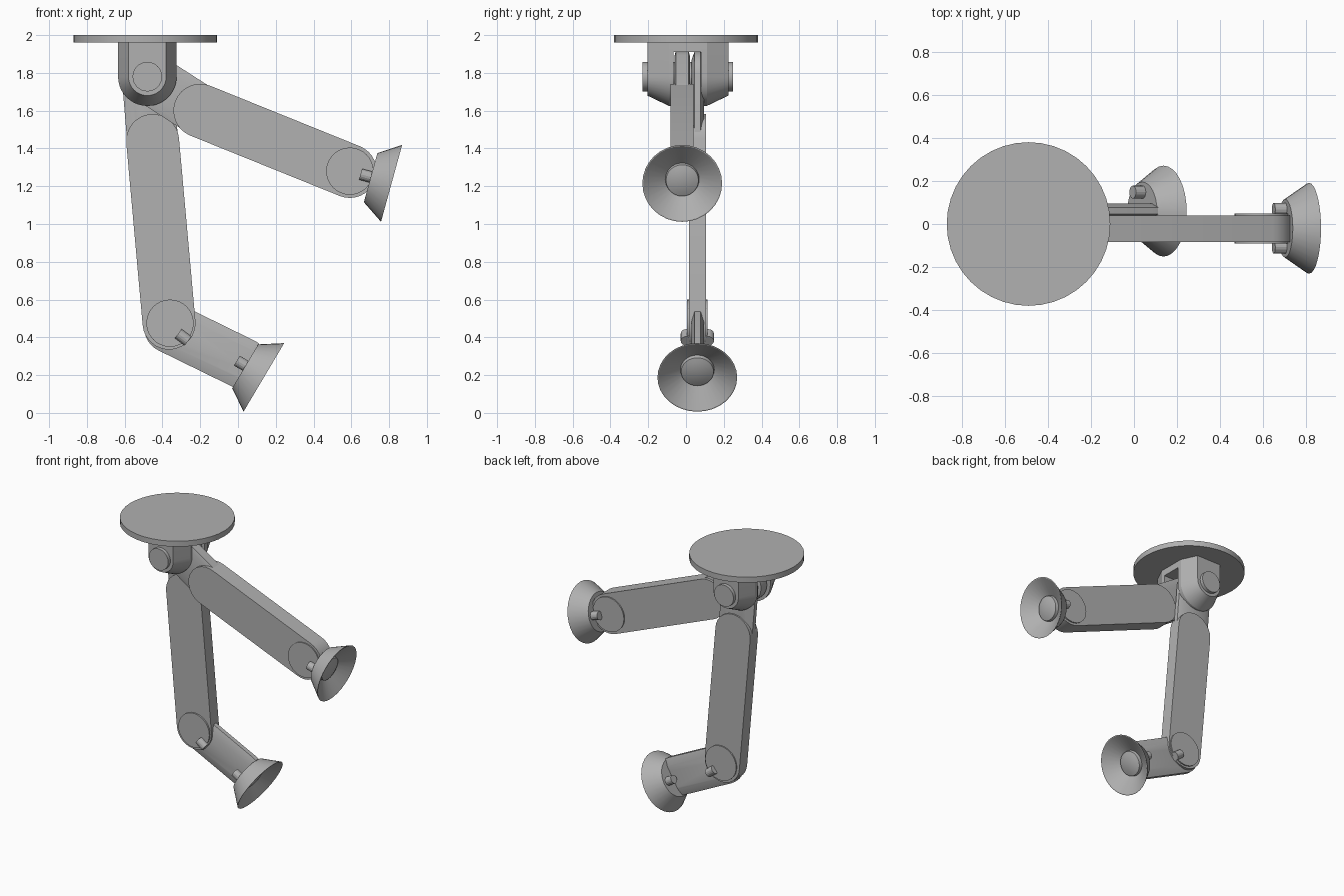
import bpy, bmesh
from math import sin, cos, pi, atan2
from mathutils import Vector, Matrix

if "Cube" in bpy.data.objects:
    bpy.data.objects.remove(bpy.data.objects["Cube"])

GREY = bpy.data.materials.new("dark_grey")
GREY.diffuse_color = (.44, .44, .44, 1)
GREY.use_nodes = True
GREY.node_tree.nodes["Principled BSDF"].inputs["Base Color"].default_value = GREY.diffuse_color


def finish(name, bm):
    bmesh.ops.remove_doubles(bm, verts=bm.verts, dist=1e-5)
    bmesh.ops.recalc_face_normals(bm, faces=bm.faces)
    me = bpy.data.meshes.new(name)
    bm.to_mesh(me)
    bm.free()
    me.materials.append(GREY)
    ob = bpy.data.objects.new(name, me)
    bpy.context.collection.objects.link(ob)
    return ob


def loft(name, sections):
    """Bridge closed loops of equal length and cap both ends."""
    bm = bmesh.new()
    loops = [[bm.verts.new(p) for p in s] for s in sections]
    n = len(loops[0])
    for a, b in zip(loops, loops[1:]):
        for i in range(n):
            j = (i + 1) % n
            bm.faces.new((a[i], a[j], b[j], b[i]))
    bm.faces.new(loops[0])
    bm.faces.new(loops[-1])
    return finish(name, bm)


def stadium(p, q, r, y, clip=1.0, n=16):
    """Rounded bar outline in the xz plane at depth y; clip flattens the q end."""
    a = atan2(q[1] - p[1], q[0] - p[0])
    pts = []
    for c, start in ((q, -pi / 2), (p, pi / 2)):
        for i in range(n + 1):
            t = start + pi * i / n
            u, v = min(r * cos(t), clip), r * sin(t)
            pts.append((c[0] + u * cos(a) - v * sin(a), y, c[1] + u * sin(a) + v * cos(a)))
    return pts


def bar(name, p, q, r, y0, y1, cr=0.0, cy=0.0, clip=1.0):
    secs = [stadium(p, q, r, y0 + cy, clip), stadium(p, q, r, y1 - cy, clip)]
    if cr:
        secs = [stadium(p, q, r - cr, y0, clip)] + secs + [stadium(p, q, r - cr, y1, clip)]
    return loft(name, secs)


def along(c, axis):
    return Matrix.Translation(c) @ Vector(axis).to_track_quat('Z', 'Y').to_matrix().to_4x4()


def cylinder(name, c, r, depth, axis, n=32):
    bm = bmesh.new()
    bmesh.ops.create_cone(bm, cap_ends=True, segments=n, radius1=r, radius2=r,
                          depth=depth, matrix=along(c, axis))
    return finish(name, bm)


def cup(name, c, axis):
    """Flared shell with a low domed lens inside, rim centred on c."""
    prof = [(0, -.115), (.135, -.115), (.211, 0), (.205, 0), (.09, -.08),
            (.086, -.058), (.06, -.05), (.03, -.045), (0, -.043)]
    bm = bmesh.new()
    vs = [bm.verts.new((r, 0, d)) for r, d in prof]
    es = [bm.edges.new(e) for e in zip(vs, vs[1:])]
    bmesh.ops.spin(bm, geom=vs + es, cent=(0, 0, 0), axis=(0, 0, 1), angle=2 * pi, steps=32)
    bm.transform(along(c, axis))
    return finish(name, bm)


PX, PZ = -.48, 1.78

# Ceiling plate
cylinder("ceiling_plate", (-.49, 0, 1.98), .38, .04, (0, 0, 1), 40)


# Fork bracket: two tapered cheeks, a web and the pivot pin
def cheek(r, y, n=20):
    arc = [(PX + r * cos(pi + pi * i / n), y, PZ + r * sin(pi + pi * i / n)) for i in range(n + 1)]
    return arc + [(PX + r, y, 1.965), (PX - r, y, 1.965)]


loft("bracket_front_cheek", [cheek(.1, -.205), cheek(.155, -.09), cheek(.155, -.065)])
loft("bracket_back_cheek", [cheek(.155, .08), cheek(.155, .11), cheek(.1, .225)])
bm = bmesh.new()
bmesh.ops.create_cube(bm, size=1, matrix=Matrix.Translation((PX, .01, 1.937)) @ Matrix.Diagonal((.31, .16, .055, 1)))
finish("bracket_web", bm)
cylinder("pivot_pin", (PX, .01, PZ), .078, .48, (0, 1, 0))

# Raised arm
S1, E1 = (-.2, 1.60), (.592, 1.28)
bar("raised_link", (PX, PZ), S1, .135, -.062, .022, .03, .008)
bar("raised_arm", S1, E1, .142, -.083, .04)
cylinder("raised_joint", (E1[0], -.021, E1[1]), .125, .14, (0, 1, 0))

# Hanging arm
S2, E2 = (-.452, 1.442), (-.365, .475)
bar("hanging_link", (PX, PZ), S2, .135, .028, .095, .05, .018)
bar("hanging_arm", S2, E2, .14, .016, .106)
cylinder("hanging_joint", (-.36, .06, .475), .125, .11, (0, 1, 0))
bar("foot_link", (-.362, .452), (.03, .26), .135, .028, .095, .05, .018, .03)

# Cups and their small side pins
A1, A2 = (.964, 0, -.265), (.86, 0, -.51)
cup("raised_cup", (.813, -.02, 1.215), A1)
cup("foot_cup", (.137, .06, .188), A2)
for s in (-1, 1):
    cylinder("raised_cup_pin", (.68, -.02 + s * .088, 1.255), .03, .065, A1, 16)
    cylinder("foot_cup_pin", (.022, .06 + s * .088, .26), .03, .065, A2, 16)
    cylinder("foot_joint_pin", (-.29, .06 + s * .058, .4), .03, .065, (.8, 0, -.6), 16)

# Smooth curved sides, keep edges sharp
obs = list(bpy.context.collection.objects)
for o in obs:
    o.select_set(True)
bpy.context.view_layer.objects.active = obs[0]
bpy.ops.object.shade_smooth_by_angle(angle=pi / 9)
